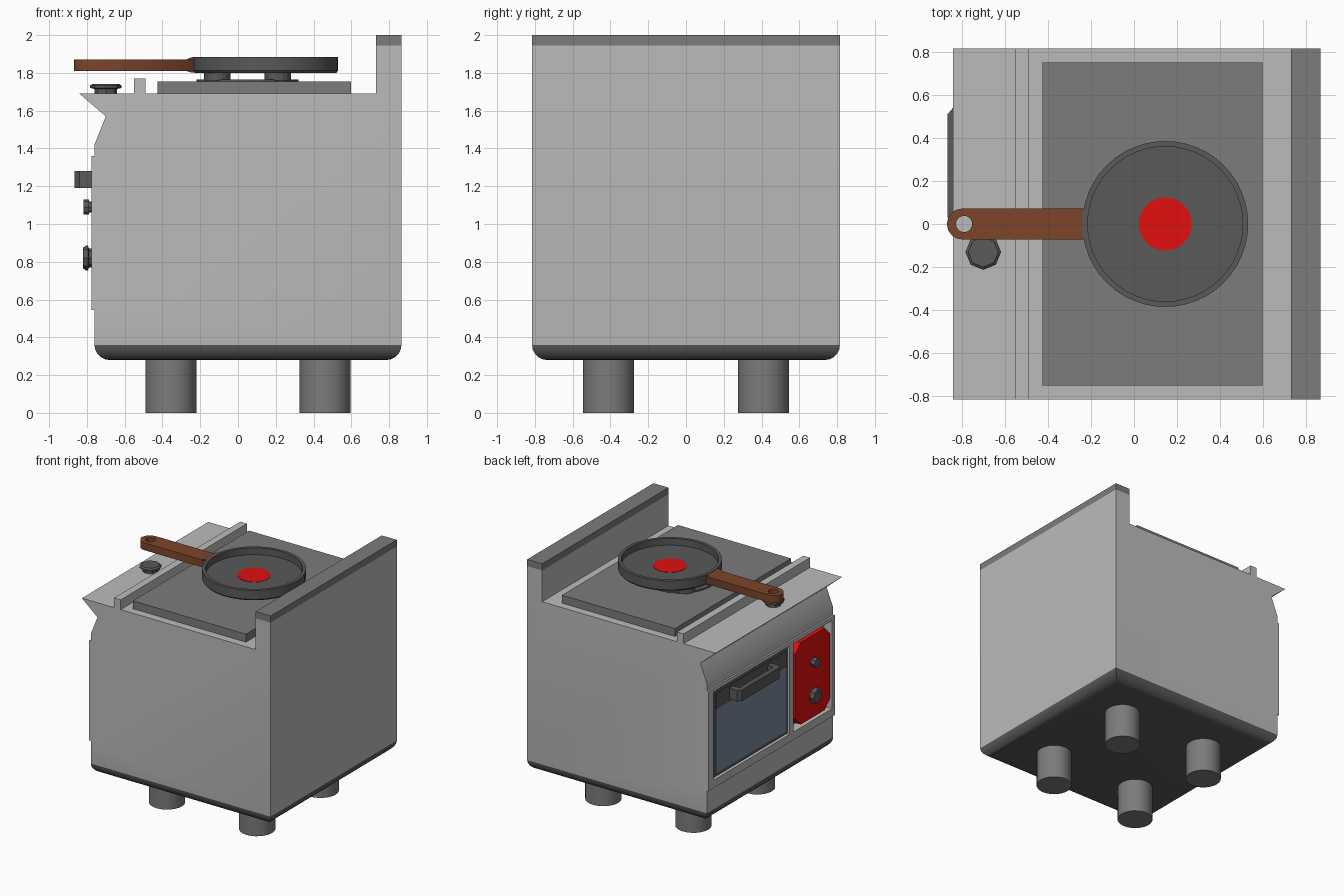
import bpy, bmesh
from math import pi, sin, cos, radians
from mathutils import Matrix, Vector

if "Cube" in bpy.data.objects:
    bpy.data.objects.remove(bpy.data.objects["Cube"])


def material(name, r, g, b):
    m = bpy.data.materials.new(name)
    m.diffuse_color = (r, g, b, 1)
    m.use_nodes = True
    m.node_tree.nodes["Principled BSDF"].inputs["Base Color"].default_value = m.diffuse_color
    return m


LIGHT = material("light_steel", 0.5, 0.5, 0.5)
MID = material("mid_grey", 0.2, 0.2, 0.2)
DARK = material("dark_grey", 0.1, 0.1, 0.1)
RED = material("red", 0.75, 0.005, 0.005)
WOOD = material("brown_wood", 0.2, 0.06, 0.025)
GLASS = material("blue_glass", 0.2, 0.25, 0.34)


def finish(bm, name, mat, smooth=False):
    bmesh.ops.recalc_face_normals(bm, faces=bm.faces)
    me = bpy.data.meshes.new(name)
    bm.to_mesh(me)
    bm.free()
    ob = bpy.data.objects.new(name, me)
    bpy.context.collection.objects.link(ob)
    me.materials.append(mat)
    bpy.context.view_layer.objects.active = ob
    bpy.ops.object.select_all(action='DESELECT')
    ob.select_set(True)
    if smooth:
        bpy.ops.object.shade_smooth_by_angle(angle=radians(35))
    return ob


def box(name, x, y, z, mat):
    bm = bmesh.new()
    bmesh.ops.create_cube(bm, size=1)
    for v in bm.verts:
        v.co = Vector([(a + b) / 2 + c * (b - a) for (a, b), c in zip((x, y, z), v.co)])
    return finish(bm, name, mat)


def prism(bm, pts, direction):
    f = bm.faces.new([bm.verts.new(p) for p in pts])
    new = bmesh.ops.extrude_face_region(bm, geom=[f], use_keep_orig=True)["geom"]
    bmesh.ops.translate(bm, vec=direction, verts=[v for v in new if isinstance(v, bmesh.types.BMVert)])
    return bm


def lathe(name, profile, n, pos, mat, to_front=False, smooth=False):
    """Revolve (radius, height) points; to_front turns the axis towards -x."""
    bm = bmesh.new()
    rings = [[bm.verts.new((r * cos(2 * pi * i / n), r * sin(2 * pi * i / n), h)) for i in range(n)]
             for r, h in profile]
    for a, b in zip(rings, rings[1:]):
        for i in range(n):
            bm.faces.new((a[i], a[(i + 1) % n], b[(i + 1) % n], b[i]))
    bm.faces.new(rings[0])
    bm.faces.new(rings[-1])
    if to_front:
        bm.transform(Matrix.Rotation(-pi / 2, 4, 'Y'))
    bm.transform(Matrix.Translation(pos))
    return finish(bm, name, mat, smooth)


# Stove body: side profile pulled across, bottom edges rounded
W = 0.815
profile = [(-0.76, 0.28), (-0.76, 0.545), (-0.775, 0.545), (-0.775, 1.36), (-0.76, 1.36), (-0.76, 1.42),
           (-0.70, 1.57), (-0.84, 1.69), (-0.55, 1.69), (-0.55, 1.77), (-0.49, 1.77), (-0.49, 1.69),
           (0.73, 1.69), (0.73, 1.945), (0.865, 1.945), (0.865, 0.28)]
bm = prism(bmesh.new(), [(x, -W, z) for x, z in profile], (0, 2 * W, 0))
low = [e for e in bm.edges if all(v.co.z < 0.29 for v in e.verts)]
bmesh.ops.bevel(bm, geom=low, offset=0.08, segments=5, profile=0.5, affect='EDGES')
for f in bm.faces:
    f.material_index = int(max(v.co.z for v in f.verts) < 0.37)
body = finish(bm, "stove_body", LIGHT, smooth=True)
body.data.materials.append(DARK)

# Recesses for the oven door and the control panel
for name, y, z in (("door_cutter", (-0.23, 0.75), (0.61, 1.33)),
                   ("panel_cutter", (-0.78, -0.28), (0.61, 1.33))):
    cutter = box(name, (-0.9, -0.70), y, z, LIGHT)
    cutter.hide_render = True
    mod = body.modifiers.new("cut", 'BOOLEAN')
    mod.operation, mod.object, mod.solver = 'DIFFERENCE', cutter, 'EXACT'
    bpy.context.view_layer.objects.active = body
    bpy.ops.object.modifier_apply(modifier=mod.name)
    bpy.data.objects.remove(cutter)

# Backsplash cap
box("backsplash_cap", (0.73, 0.865), (-W, W), (1.945, 2.0), MID)

# Legs
for i, x in enumerate((-0.355, 0.46)):
    for j, y in enumerate((-0.41, 0.41)):
        lathe(f"leg_{i}{j}", [(0.135, 0), (0.135, 0.29)], 24, (x, y, 0), MID, smooth=True)

# Oven door: dark frame, glass, upper strip and bracket handle
box("door_frame", (-0.762, -0.69), (-0.22, 0.74), (0.62, 1.32), DARK)
box("door_glass", (-0.766, -0.74), (-0.195, 0.705), (0.645, 1.17), GLASS)
box("door_top_strip", (-0.77, -0.74), (-0.195, 0.705), (1.17, 1.30), DARK)
outline = [(-0.765, 0.0), (-0.84, 0.0), (-0.865, 0.03), (-0.865, 0.51), (-0.84, 0.54), (-0.765, 0.54),
           (-0.765, 0.49), (-0.825, 0.49), (-0.825, 0.05), (-0.765, 0.05)]
finish(prism(bmesh.new(), [(x, y, 1.19) for x, y in outline], (0, 0, 0.09)), "door_handle", DARK)

# Control panel with clipped corners, and its two knobs
cy, cz, hw, hh, c = -0.53, 0.97, 0.225, 0.335, 0.07
quarter = [(hw, hh - c), (hw - c, hh)]
corners = quarter + [(-y, z) for y, z in quarter[::-1]]
corners += [(-y, -z) for y, z in corners]
finish(prism(bmesh.new(), [(-0.775, cy + y, cz + z) for y, z in corners], (0.08, 0, 0)), "control_panel", RED)
lathe("upper_knob", [(0.03, 0), (0.03, 0.015), (0.04, 0.015), (0.04, 0.045)], 8, (-0.774, cy, 1.09), DARK, True)
lathe("lower_knob", [(0.05, 0), (0.05, 0.015), (0.065, 0.02), (0.065, 0.03), (0.055, 0.047)],
      8, (-0.774, cy, 0.82), DARK, True)

# Top knob
lathe("top_knob", [(0.06, 0), (0.06, 0.025), (0.083, 0.03), (0.083, 0.042), (0.07, 0.052)],
      8, (-0.70, -0.13, 1.69), DARK)

# Hot plate and burner
box("hot_plate", (-0.425, 0.597), (-0.75, 0.75), (1.69, 1.755), MID)
lathe("burner_base", [(0.27, 0), (0.27, 0.012)], 24, (0.05, 0, 1.754), DARK)
for i, x in enumerate((-0.11, 0.21)):
    for j, y in enumerate((-0.16, 0.16)):
        lathe(f"burner_foot_{i}{j}", [(0.07, 0), (0.07, 0.042)], 16, (x, y, 1.76), DARK)

# Frying pan with a red spot inside
lathe("pan", [(0.375, 0), (0.385, 0.012), (0.385, 0.085), (0.36, 0.085), (0.36, 0.03)],
      48, (0.145, 0, 1.80), DARK, smooth=True)
lathe("pan_red_spot", [(0.123, 0), (0.123, 0.004)], 32, (0.145, 0, 1.829), RED)

# Pan handle: rounded end with a hanging hole
hx, r = -0.797, 0.072
rim = [(-0.22, -r)] + [(hx - r * sin(pi * k / 8), -r * cos(pi * k / 8)) for k in range(9)] + [(-0.22, r)]
hole = [(hx + 0.008 + 0.038 * cos(pi * k / 8), 0.038 * sin(pi * k / 8)) for k in range(16)]
curve = bpy.data.curves.new("pan_handle", 'CURVE')
curve.dimensions, curve.fill_mode, curve.extrude = '2D', 'BOTH', 0.03
for pts in (rim, hole):
    s = curve.splines.new('POLY')
    s.points.add(len(pts) - 1)
    for p, (x, y) in zip(s.points, pts):
        p.co = (x, y, 0, 1)
    s.use_cyclic_u = True
handle = bpy.data.objects.new("pan_handle", curve)
handle.location.z = 1.84
curve.materials.append(WOOD)
bpy.context.collection.objects.link(handle)
bpy.ops.object.select_all(action='DESELECT')
bpy.context.view_layer.objects.active = handle
handle.select_set(True)
bpy.ops.object.convert(target='MESH')

# Flared joint between handle and pan
joint = [(-0.28, 1.812), (-0.25, 1.803), (-0.225, 1.803), (-0.225, 1.882), (-0.25, 1.882), (-0.28, 1.868)]
finish(prism(bmesh.new(), [(x, -r, z) for x, z in joint], (0, 2 * r, 0)), "pan_handle_joint", WOOD)
